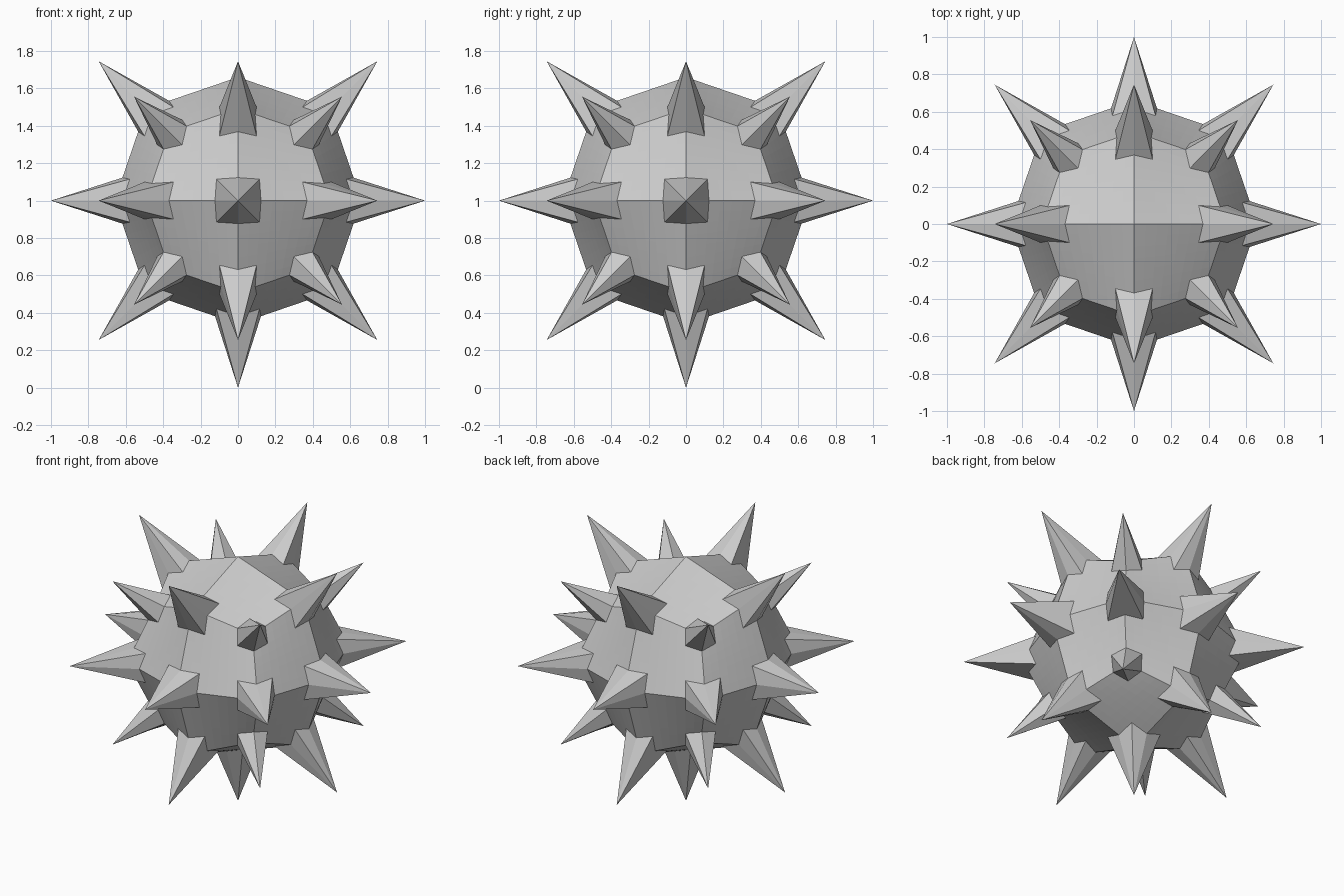
import bpy, bmesh
from itertools import product
from mathutils import Vector

if "Cube" in bpy.data.objects:
    bpy.data.objects.remove(bpy.data.objects["Cube"])

CENTRE = Vector((0, 0, 1))
CORE = 0.66            # core size relative to the spike tips
N = 8                  # grid steps per kite panel
BASE = 2               # spike base covers 2 of the 8 steps
EDGE, CORNER = 0.745, 0.556


def kites():
    """The 24 kite panels: axis point, edge point, corner point, edge point."""
    for a in range(3):
        b, c = (a + 1) % 3, (a + 2) % 3
        for s in product((-1, 1), repeat=3):
            axis, e1, e2 = Vector(), Vector(), Vector()
            axis[a] = s[a]
            e1[a], e1[b] = s[a] * EDGE, s[b] * EDGE
            e2[a], e2[c] = s[a] * EDGE, s[c] * EDGE
            yield axis, e1, Vector(s) * CORNER, e2


def patch(k, u, v):
    """Point on the core panel by bilinear blend."""
    p, q, r, s = k
    return CORE * (p * (1-u) * (1-v) + q * u * (1-v) + r * u * v + s * (1-u) * v)


def has_spike(p):
    return not (p.z > 0.9)      # the very top has no spike


def add_face(bm, pts):
    """Add a face wound to point away from the centre."""
    n = (pts[1] - pts[0]).cross(pts[2] - pts[0])
    if n.dot(sum(pts, Vector())) < 0:
        pts = pts[::-1]
    bm.faces.new([bm.verts.new(p + CENTRE) for p in pts])


def finish(bm, name):
    bmesh.ops.remove_doubles(bm, verts=bm.verts, dist=1e-4)
    me = bpy.data.meshes.new(name)
    bm.to_mesh(me)
    bm.free()
    bpy.context.collection.objects.link(bpy.data.objects.new(name, me))


core, spikes = bmesh.new(), bmesh.new()
corners = ((0, 0), (1, 0), (1, 1), (0, 1))
t = BASE / N
for k in kites():
    # core panels, left open beneath the spikes
    for i, j in product(range(N), repeat=2):
        covered = False
        for tip, (cu, cv) in zip(k, corners):
            near_u = i >= N - BASE if cu else i < BASE
            near_v = j >= N - BASE if cv else j < BASE
            covered |= near_u and near_v and has_spike(tip)
        if not covered:
            add_face(core, [patch(k, (i + x) / N, (j + y) / N) for x, y in corners])
    # one sector of the spike at each panel corner
    for tip, (cu, cv) in zip(k, corners):
        if has_spike(tip):
            u, v = abs(cu - t), abs(cv - t)
            mid = patch(k, u, v)
            add_face(spikes, [tip, patch(k, u, cv), mid])
            add_face(spikes, [tip, mid, patch(k, cu, v)])

finish(core, "ball_core")
finish(spikes, "spikes")
